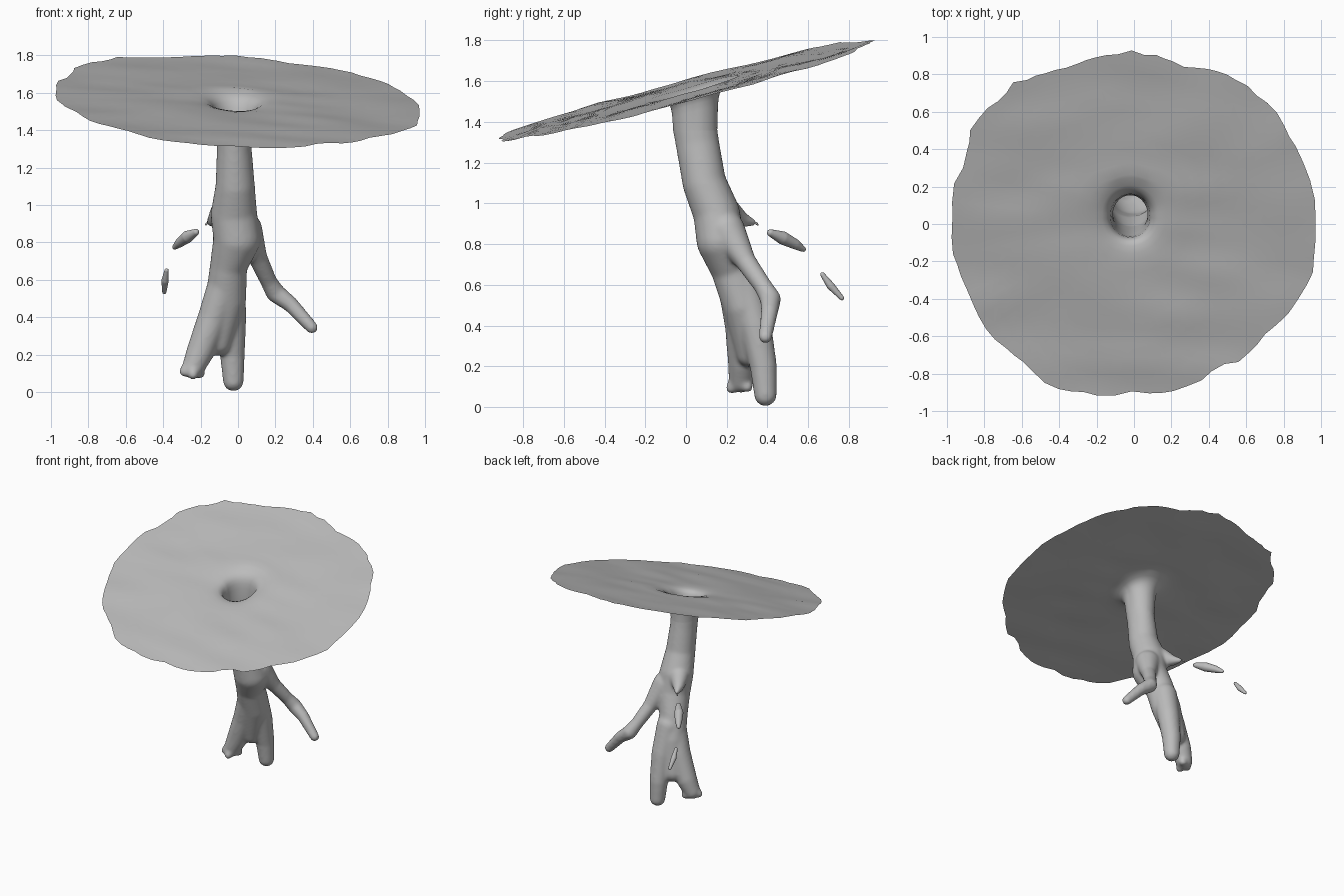
import bpy, bmesh, math, random
from mathutils import Vector, Matrix, noise

random.seed(4)
cube = bpy.data.objects.get("Cube")
if cube:
    bpy.data.objects.remove(cube, do_unlink=True)

grey = bpy.data.materials.new("plain grey")
grey.use_nodes = True
grey.diffuse_color = (0.5, 0.5, 0.5, 1)
grey.node_tree.nodes["Principled BSDF"].inputs["Base Color"].default_value = (0.5, 0.5, 0.5, 1)


def beads(bm, path, steps=12):
    """String overlapping ellipsoids (x, y, z, rx, ry) along a path."""
    for a, b in zip(path, path[1:]):
        for i in range(steps + 1):
            x, y, z, rx, ry = Vector(a).lerp(Vector(b), i / steps)
            mat = Matrix.Translation((x, y, z)) @ Matrix.Diagonal((rx, ry, (rx + ry) / 2, 1))
            bmesh.ops.create_icosphere(bm, subdivisions=3, radius=1, matrix=mat)


def rounded(path):
    return [(x, y, z, r, r) for x, y, z, r in path]


def fuse(name, paths, voxel, smoothing):
    """Merge bead paths into one smooth skin; returns the object and its bmesh."""
    bm = bmesh.new()
    for path in paths:
        beads(bm, path)
    mesh = bpy.data.meshes.new(name)
    bm.to_mesh(mesh)
    bm.free()
    ob = bpy.data.objects.new(name, mesh)
    bpy.context.collection.objects.link(ob)
    mod = ob.modifiers.new("fuse", "REMESH")
    mod.mode = "VOXEL"
    mod.voxel_size = voxel
    out = bmesh.new()
    out.from_object(ob, bpy.context.evaluated_depsgraph_get())
    ob.modifiers.clear()
    for _ in range(smoothing):
        bmesh.ops.smooth_vert(out, verts=out.verts, factor=0.5,
                              use_axis_x=True, use_axis_y=True, use_axis_z=True)
    return ob, out


def finish(ob, bm):
    for f in bm.faces:
        f.smooth = True
    bm.to_mesh(ob.data)
    bm.free()
    ob.data.materials.clear()
    ob.data.materials.append(grey)


# Trunk, two feet with a web between them, side branch and thorn
trunk = [(-0.02, 0.03, 1.46, .098, .112), (-0.02, 0.055, 1.3, .094, .108),
         (-0.015, 0.09, 1.1, .106, .108), (-0.022, 0.15, 0.95, .125, .115),
         (-0.005, 0.17, 0.82, .128, .12), (-0.05, 0.225, 0.68, .1, .105),
         (-0.065, 0.28, 0.5, .11, .1)]
web = [(-0.065, 0.28, 0.5, .11, .1), (-0.11, 0.32, 0.27, .08, .075)]
foot_right = rounded([(-0.06, 0.25, 0.6, .095), (-0.13, 0.275, 0.4, .085),
                      (-0.2, 0.28, 0.22, .075), (-0.24, 0.27, 0.13, .06)])
toes = [rounded([(-0.24, 0.27, 0.15, .05), (x, y, z, .03)])
        for x, y, z in ((-0.285, 0.25, 0.11), (-0.24, 0.225, 0.095), (-0.205, 0.3, 0.1))]
foot_left = rounded([(-0.05, 0.28, 0.6, .09), (-0.035, 0.34, 0.4, .08),
                     (-0.03, 0.38, 0.2, .067), (-0.025, 0.39, 0.06, .056)])
branch = rounded([(0.04, 0.2, 0.87, .09), (0.105, 0.29, 0.72, .052), (0.165, 0.38, 0.59, .045),
                  (0.2, 0.415, 0.53, .052), (0.28, 0.41, 0.47, .043), (0.395, 0.39, 0.345, .034)])
thorn = rounded([(-0.08, 0.2, 0.96, .07), (-0.125, 0.27, 0.92, .04), (-0.155, 0.335, 0.905, .016)])
body, bm = fuse("trunk_and_canopy",
                [trunk, web, foot_right, *toes, foot_left, branch, thorn], 0.01, 6)

# Open the top of the trunk
CUT = 1.36
bmesh.ops.bisect_plane(bm, geom=bm.verts[:] + bm.edges[:] + bm.faces[:], dist=1e-4,
                       plane_co=(0, 0, CUT), plane_no=(0, 0, 1), clear_outer=True)
rim = [v for v in bm.verts if v.is_boundary]
bmesh.ops.remove_doubles(bm, verts=rim, dist=0.004)
hub = Vector((-0.02, 0.045))

# Canopy outline: radius in hundredths, every ten degrees
OUTLINE = [98, 97, 97, 96, 98, 95, 93, 89, 90, 92, 92, 91, 93, 99, 99, 101, 95, 99,
           98, 99, 95, 97, 97, 95, 98, 95, 93, 90, 92, 92, 89, 93, 91, 96, 98, 99]


def outline(angle):
    t = (math.degrees(angle) % 360) / 10
    i = int(t)
    return (OUTLINE[i % 36] * (1 - t + i) + OUTLINE[(i + 1) % 36] * (t - i)) / 100


def sheet(x, y):
    ripple = 0.011 * noise.noise(Vector((x * 2.5, y * 6, 0.3)))
    return 1.552 + 0.262 * y - 0.058 * x + ripple


# Flare the rim outward ring by ring into the thin tilted canopy
flare = [(0.0, 0.11), (0.004, 0.075), (0.012, 0.048), (0.026, 0.028), (0.05, 0.013), (0.09, 0.005)]
spread = [0.25, 0.32, 0.4, 0.48, 0.56, 0.64, 0.72, 0.8, 0.88, 0.94, 1.0]
edges = [e for e in bm.edges if e.is_boundary]
base = 0.1
for ring in flare + [(s, None) for s in spread]:
    new = bmesh.ops.extrude_edge_only(bm, edges=edges)["geom"]
    edges = [g for g in new if isinstance(g, bmesh.types.BMEdge) and g.is_boundary]
    for v in {v for e in edges for v in e.verts}:
        grow, depth = ring
        if depth is None:
            centre = hub * (1 - grow)
            d = v.co.xy - centre
            angle = math.atan2(d.y, d.x)
            radius = outline(angle) * grow
            if grow == 1:
                radius += random.uniform(-0.012, 0.008)
            depth = 0
        else:
            centre = hub
            d = v.co.xy - centre
            angle = math.atan2(d.y, d.x)
            radius = base + 0.012 * abs(math.sin(angle)) + grow
        x = centre.x + radius * math.cos(angle)
        y = centre.y + radius * math.sin(angle)
        v.co = (x, y, sheet(x, y) - depth)
finish(body, bm)

# Loose slivers drifting off behind the right side
slivers = {
    "upper_sliver": [(-0.225, 0.415, 0.855, .018), (-0.27, 0.475, 0.83, .033),
                     (-0.31, 0.535, 0.8, .026), (-0.338, 0.575, 0.775, .014)],
    "lower_sliver": [(-0.382, 0.67, 0.65, .012), (-0.39, 0.71, 0.595, .02),
                     (-0.394, 0.765, 0.535, .012)],
    "tiny_chip": [(-0.165, 0.345, 0.902, .007), (-0.172, 0.352, 0.895, .006)],
}
for name, path in slivers.items():
    finish(*fuse(name, [rounded(path)], 0.004, 2))
